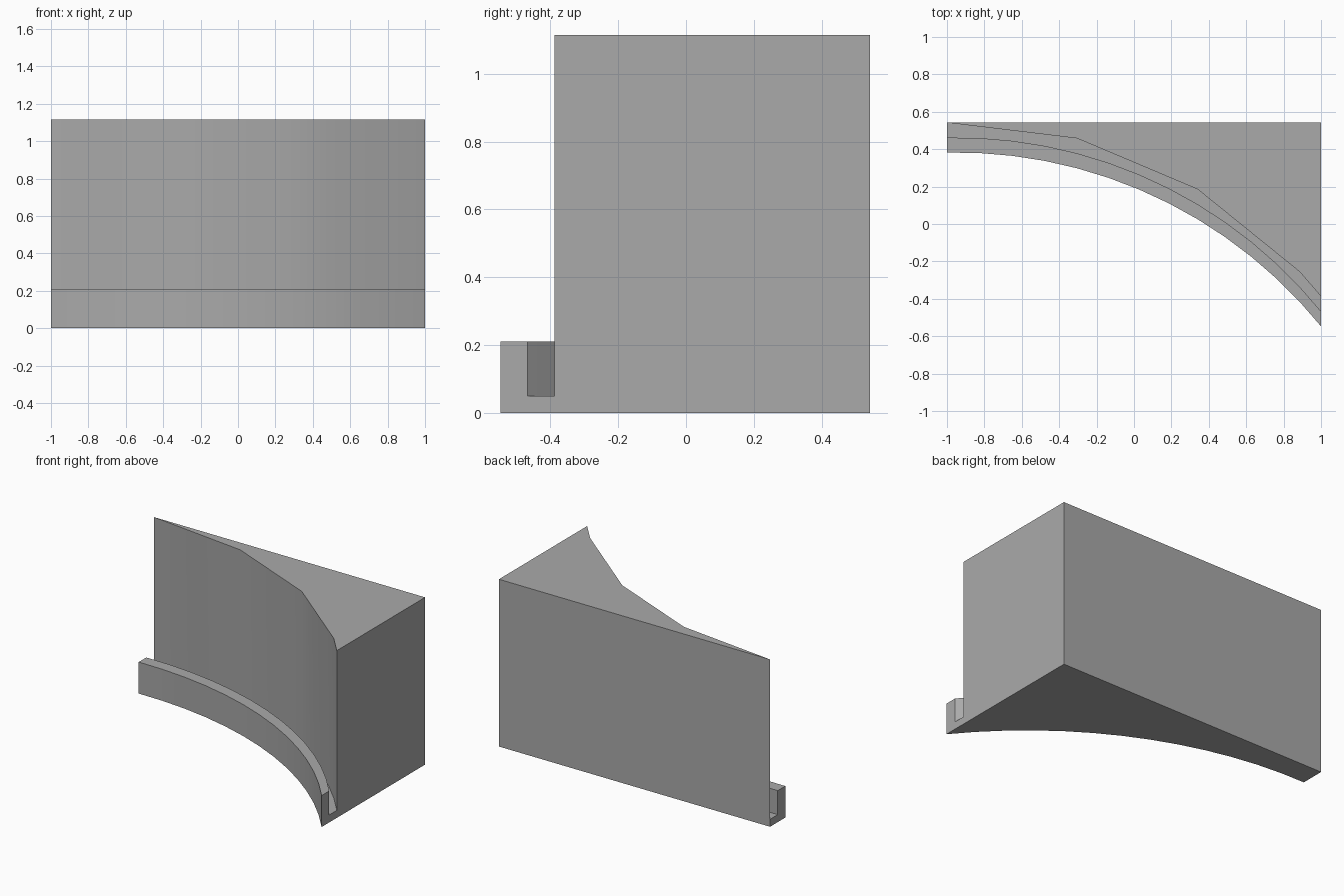
import bpy, bmesh, math

if "Cube" in bpy.data.objects:
    bpy.data.objects.remove(bpy.data.objects["Cube"])

R, CX, BACK = 2.51, -0.95, 0.5425      # arc radius, arc centre x, rear plane y
FLOOR, LIP, TOP = 0.05, 0.21, 1.115    # heights
GAP = 0.08                             # lip thickness and channel width


def arc_y(x):
    """Plan curve of the wall foot; lip curves are shifted copies of it."""
    return BACK - R + math.sqrt(R * R - (x - CX) ** 2)


# Fine stations along the arc; every fourth one is a corner of the wall's top edge
xs = [-1.0] + [CX + R * math.sin(-0.02 + 0.07 * k) for k in range(1, 13)] + [1.0]
corners = [xs[0], xs[4], xs[8], xs[12], xs[13]]


def top_y(x):
    """Faceted top edge: straight chords between the corners."""
    for a, b in zip(corners, corners[1:]):
        if x <= b:
            t = (x - a) / (b - a)
            return arc_y(a) * (1 - t) + arc_y(b) * t


def section(x):
    """Cross-section: lip, open channel, wall, flat back."""
    y = arc_y(x)
    front, inner = y - 2 * GAP, y - GAP
    return [(front, 0), (front, LIP), (inner, LIP), (inner, FLOOR),
            (y, FLOOR), (top_y(x), TOP), (BACK, TOP), (BACK, 0)]


# Loft the sections into one closed solid
bm = bmesh.new()
rings = [[bm.verts.new((x, y, z)) for y, z in section(x)] for x in xs]
for a, b in zip(rings, rings[1:]):
    for i in range(8):
        j = (i + 1) % 8
        bm.faces.new((a[i], a[j], b[j], b[i]))
bm.faces.new(rings[0])
bm.faces.new(rings[-1])
bmesh.ops.recalc_face_normals(bm, faces=bm.faces)
mesh = bpy.data.meshes.new("curved_wall_with_channel")
bm.to_mesh(mesh)
bm.free()

# Single grey colour
grey = bpy.data.materials.new("grey")
grey.diffuse_color = (0.4, 0.4, 0.4, 1)
grey.use_nodes = True
grey.node_tree.nodes["Principled BSDF"].inputs["Base Color"].default_value = grey.diffuse_color
mesh.materials.append(grey)

wall = bpy.data.objects.new("curved_wall_with_channel", mesh)
bpy.context.collection.objects.link(wall)
bpy.context.view_layer.objects.active = wall
wall.select_set(True)
bpy.ops.object.shade_smooth_by_angle(angle=math.radians(30))
